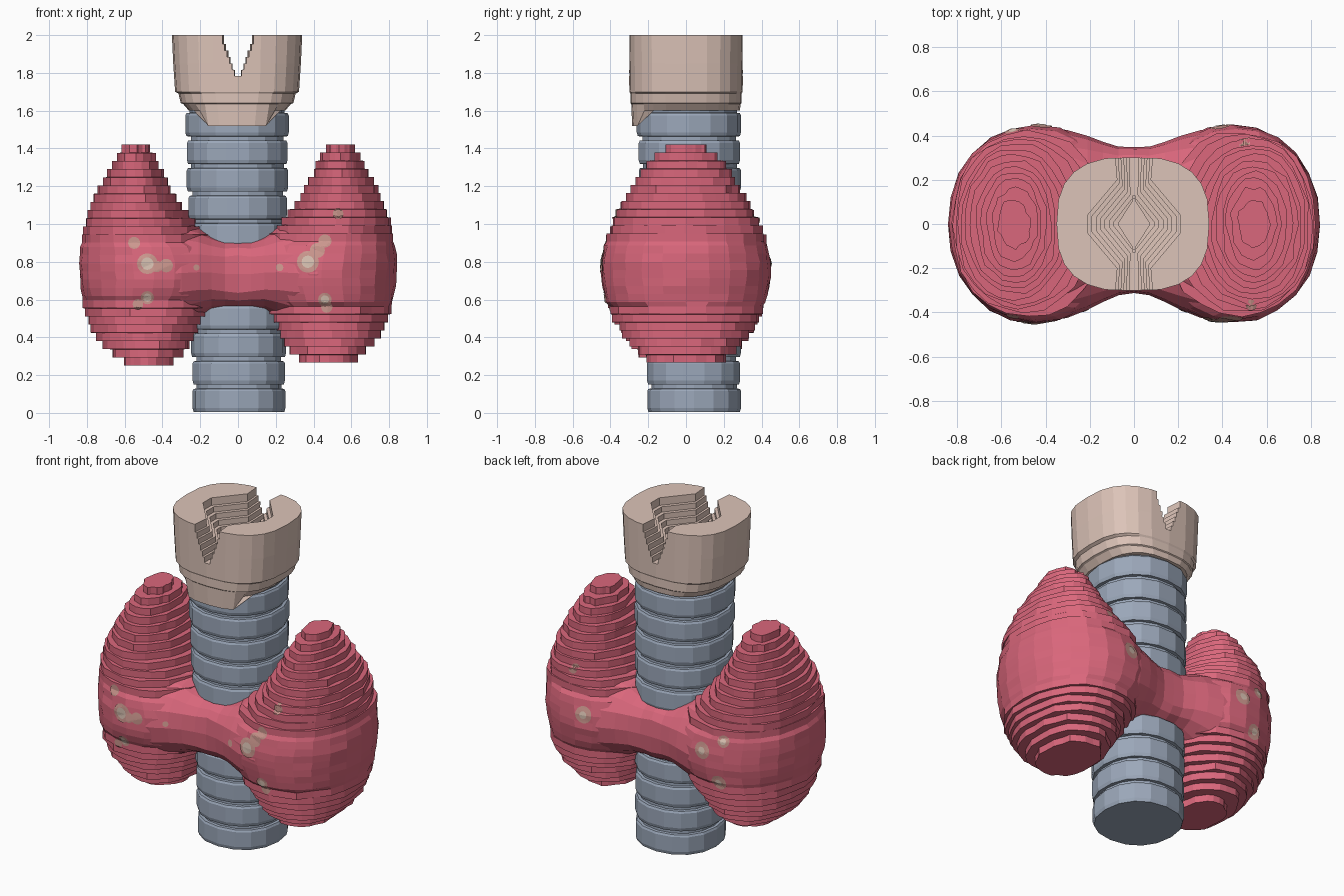
import bpy, bmesh, math, random
from mathutils import Vector
from mathutils.bvhtree import BVHTree

random.seed(4)
if "Cube" in bpy.data.objects:
    bpy.data.objects.remove(bpy.data.objects["Cube"])


def material(name, rgb):
    m = bpy.data.materials.new(name)
    m.use_nodes = True
    m.diffuse_color = (*rgb, 1)
    m.node_tree.nodes["Principled BSDF"].inputs["Base Color"].default_value = (*rgb, 1)
    return m


gland_red = material("gland red", (0.70, 0.135, 0.20))
airway_blue = material("airway blue grey", (0.33, 0.39, 0.49))
cartilage_beige = material("cartilage beige", (0.72, 0.55, 0.48))
spot_dusky = material("spot dusky", (0.60, 0.31, 0.27))
spot_pale = material("spot pale", (0.68, 0.53, 0.44))


def lerp_rows(rows, t):
    """Interpolate a row of values from a table keyed by its first column."""
    for a, b in zip(rows, rows[1:]):
        if t <= b[0]:
            f = max(0, (t - a[0]) / (b[0] - a[0]))
            return [p + (q - p) * f for p, q in zip(a[1:], b[1:])]
    return list(rows[-1][1:])


def oval(cx, cy, rx, ry, n=2, count=20, turn=0):
    """Points of a superellipse."""
    pts = []
    for i in range(count):
        a = math.tau * (i + turn) / count
        c, s = math.cos(a), math.sin(a)
        pts.append((cx + rx * math.copysign(abs(c) ** (2 / n), c),
                    cy + ry * math.copysign(abs(s) ** (2 / n), s)))
    return pts


def add_object(name, bm, mat):
    mesh = bpy.data.meshes.new(name)
    bm.to_mesh(mesh)
    bm.free()
    mesh.materials.append(mat)
    ob = bpy.data.objects.new(name, mesh)
    bpy.context.collection.objects.link(ob)
    return ob


def loft(name, rings, mat):
    """Skin a list of equal rings and cap both ends."""
    bm = bmesh.new()
    loops = [[bm.verts.new(p) for p in r] for r in rings]
    n = len(loops[0])
    for a, b in zip(loops, loops[1:]):
        for i in range(n):
            j = (i + 1) % n
            bm.faces.new((a[i], a[j], b[j], b[i]))
    bm.faces.new(loops[0])
    bm.faces.new(loops[-1])
    bmesh.ops.recalc_face_normals(bm, faces=bm.faces)
    return add_object(name, bm, mat)


# Windpipe: stacked bands with narrow shallow grooves
rings = []
BANDS, PITCH = 11, 0.146
for k in range(BANDS):
    z = 0.005 + k * PITCH
    f = k / (BANDS - 1)
    for dz, inset in ((0, 0.006), (0.02, 0), (0.11, 0), (0.122, 0.006), (0.124, 0.022), (0.144, 0.022)):
        r = 0.246 + 0.028 * f - inset
        rings.append([(x, y, z + dz) for x, y in
                      oval(0.005 - 0.01 * f, 0.043 - 0.028 * f, r, r + 0.002, 2.2, 16, k * 0.5 % 1)])
loft("windpipe", rings, airway_blue)

# Upper cartilage: flared collar with a tongue at the front
rings = []
for z, rx, ry in ((1.60, 0.255, 0.285), (1.635, 0.285, 0.29), (1.64, 0.298, 0.295), (1.69, 0.31, 0.295),
                  (1.70, 0.328, 0.30), (1.85, 0.338, 0.302), (2.0, 0.345, 0.304)):
    ring = []
    for x, y in oval(-0.005, 0, rx, ry, 2.7, 24):
        tongue = 0.08 if z < 1.61 and y < -0.2 and abs(x) < 0.17 else 0
        ring.append((x, y, z - tongue))
    rings.append(ring)
collar = loft("upper_cartilage", rings, cartilage_beige)

# Stepped bowl and notch cut through the collar; the lowest steps are a closed diamond
rings = []
STEPS = 8
for k in range(STEPS):
    s = (k + 1) / STEPS
    w = max(0.006, 0.125 * (s - 0.2))
    reach = 0.5 if k > 1 else 0.1 + 0.11 * s
    quarter = [(0.05 + 0.16 * s, 0.04 * s), (w * 0.75, 0.09 + 0.11 * s), (w, reach)]
    half = quarter + [(-x, y) for x, y in reversed(quarter)]
    outline = half + [(-x, -y) for x, y in half]
    z0 = 1.715 + 0.034 * k
    z1 = 2.1 if k == STEPS - 1 else z0 + 0.033
    rings += [[(x, y, z) for x, y in outline] for z in (z0, z1)]
cutter = loft("notch_cutter", rings, cartilage_beige)
cut = collar.modifiers.new("notch", 'BOOLEAN')
cut.operation = 'DIFFERENCE'
cut.solver = 'EXACT'
cut.object = cutter
depsgraph = bpy.context.evaluated_depsgraph_get()
carved = bpy.data.meshes.new_from_object(collar.evaluated_get(depsgraph))
collar.modifiers.clear()
collar.data = carved
bpy.data.objects.remove(cutter)

# Gland lobes: terraced slices, smoother through the middle
# columns: height, inner x, outer x, half depth
LOBE = ((0.25, 0.38, 0.57, 0.12), (0.29, 0.31, 0.64, 0.22), (0.35, 0.26, 0.71, 0.285), (0.42, 0.22, 0.76, 0.335),
        (0.50, 0.17, 0.797, 0.385), (0.60, 0.09, 0.822, 0.425), (0.70, 0.05, 0.837, 0.447),
        (0.80, 0.05, 0.842, 0.447), (0.90, 0.10, 0.832, 0.428), (1.0, 0.22, 0.81, 0.39),
        (1.1, 0.30, 0.78, 0.34), (1.2, 0.36, 0.73, 0.28), (1.3, 0.41, 0.675, 0.215),
        (1.36, 0.44, 0.64, 0.16), (1.42, 0.485, 0.60, 0.08))
LAYERS = 27
lobes = []
for side, name in ((1, "left_lobe"), (-1, "right_lobe")):
    rings = []
    low, high = (0.265, 1.42) if side > 0 else (0.25, 1.42)
    step = (high - low) / LAYERS
    for k in range(LAYERS):
        z0 = low + k * step
        mid = z0 + step / 2
        inner, outer, depth = lerp_rows(LOBE, mid)
        shape = oval((inner + outer) / 2, 0, (outer - inner) / 2, depth, 2.1, 24)
        smooth = 0.58 < mid < 0.92
        jit = 0.004 if smooth else 0.009
        shape = [(side * (x + random.uniform(-jit, jit)), y + random.uniform(-jit, jit)) for x, y in shape]
        for z in ((mid,) if smooth else (z0 + 0.001, z0 + step)):
            rings.append([(x, y, z) for x, y in shape])
    lobes.append(loft(name, rings, gland_red))

# Bridge joining the lobes around the windpipe
# columns: distance from the middle, half depth, bottom, top
BRIDGE = ((0, 0.33, 0.55, 0.92), (0.07, 0.336, 0.55, 0.92), (0.14, 0.362, 0.54, 0.945),
          (0.21, 0.393, 0.50, 0.99), (0.30, 0.424, 0.45, 1.03), (0.42, 0.443, 0.45, 1.02), (0.54, 0.41, 0.54, 0.92))
rings = []
for x, depth, z0, z1 in [(-r[0], *r[1:]) for r in reversed(BRIDGE[1:])] + list(BRIDGE):
    cy = 0.018 * max(0, 1 - abs(x) / 0.3)
    power = 2.2 + 1.6 * max(0, 1 - abs(x) / 0.25)
    rings.append([(x, y, z) for y, z in oval(cy, (z0 + z1) / 2, depth, (z1 - z0) / 2, power, 20)])
bridge = loft("bridge", rings, gland_red)

# Spots: thin patches draped over the gland, front (-1) and back (1)
trees = [BVHTree.FromPolygons([v.co for v in o.data.vertices], [p.vertices for p in o.data.polygons])
         for o in lobes + [bridge]]
SIDES, LOOPS = 16, 5


def spot(name, x, z, radius, face, mat, lift):
    bm = bmesh.new()

    def drape(px, pz):
        hits = [t.ray_cast(Vector((px, face * 2, pz)), Vector((0, -face, 0)))[0] for t in trees]
        y = max((h.y * face for h in hits if h), default=0)
        return bm.verts.new((px, face * (y + lift), pz))

    centre = drape(x, z)
    angles = [math.tau * i / SIDES for i in range(SIDES)]
    loops = [[drape(x + radius * k / LOOPS * math.cos(a), z + radius * k / LOOPS * math.sin(a))
              for a in angles] for k in range(1, LOOPS + 1)]
    for i in range(SIDES):
        j = (i + 1) % SIDES
        bm.faces.new((centre, loops[0][i], loops[0][j]))
        for a, b in zip(loops, loops[1:]):
            bm.faces.new((a[i], b[i], b[j], a[j]))
    bmesh.ops.recalc_face_normals(bm, faces=bm.faces)
    if sum(f.normal.y for f in bm.faces) * face < 0:
        bmesh.ops.reverse_faces(bm, faces=bm.faces)
    add_object(name, bm, mat)


# columns: x, z, radius, radius of the pale core
FRONT = ((-0.48, 0.79, 0.055, 0.033), (-0.38, 0.78, 0.036, 0), (-0.43, 0.775, 0.03, 0), (-0.55, 0.90, 0.032, 0),
         (-0.48, 0.61, 0.035, 0.022), (-0.53, 0.575, 0.028, 0), (-0.22, 0.77, 0.016, 0),
         (0.37, 0.80, 0.058, 0.033), (0.42, 0.86, 0.04, 0), (0.46, 0.91, 0.035, 0), (0.53, 1.055, 0.028, 0),
         (0.46, 0.60, 0.036, 0.022), (0.47, 0.56, 0.03, 0), (0.22, 0.77, 0.02, 0))
BACK = ((0.39, 0.80, 0.05, 0.022), (0.50, 1.03, 0.025, 0), (-0.42, 0.80, 0.05, 0.022), (-0.55, 0.88, 0.035, 0.018),
        (-0.52, 0.62, 0.045, 0.02))
for face, word, table in ((-1, "front", FRONT), (1, "back", BACK)):
    for i, (x, z, r, core) in enumerate(table):
        spot(f"{word}_spot_{i}", x, z, r, face, spot_dusky, 0.004 + 0.0003 * (i % 4))
        if core:
            spot(f"{word}_spot_core_{i}", x, z, core, face, spot_pale, 0.008)
